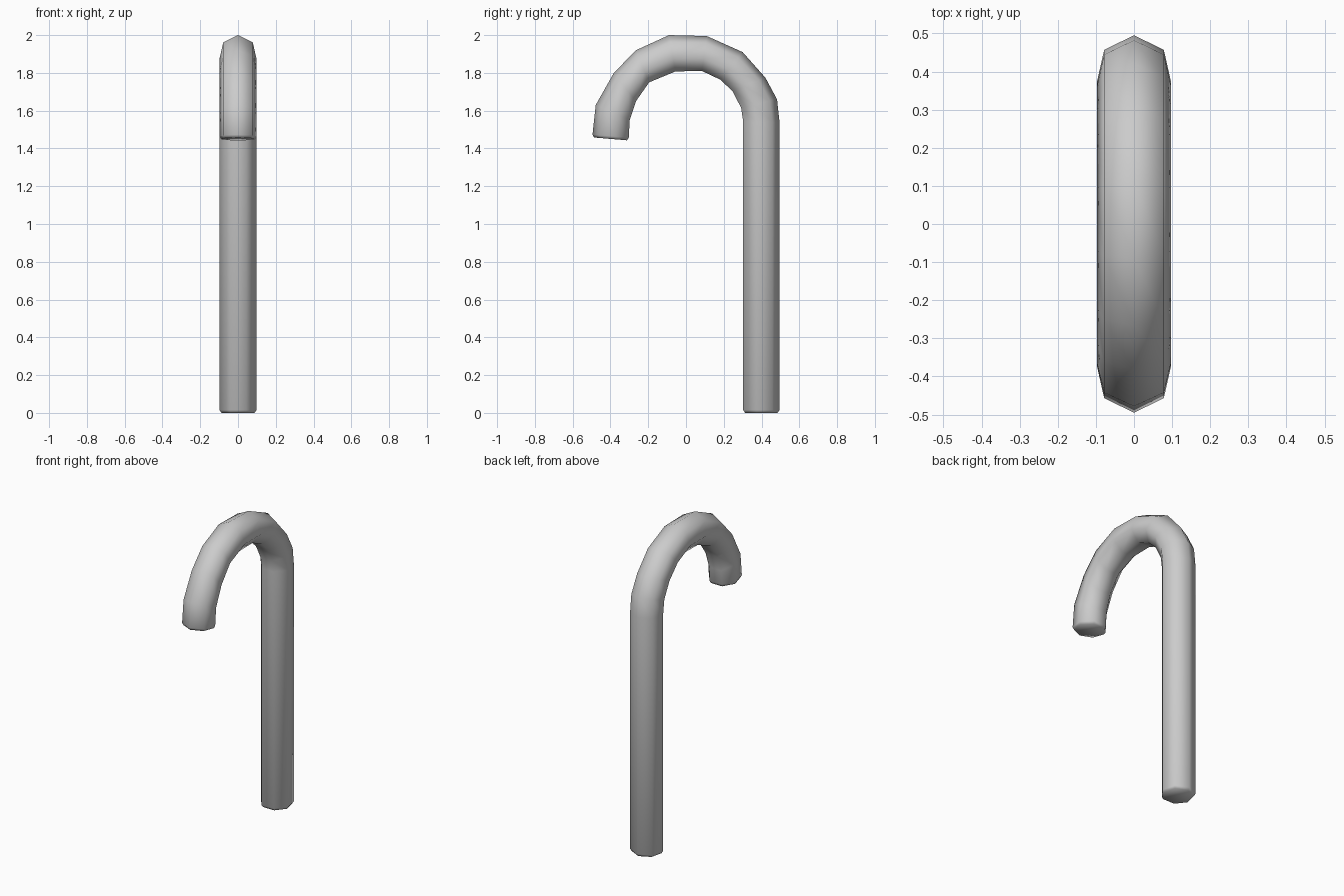
import bpy, bmesh, math
from mathutils import Vector

if "Cube" in bpy.data.objects:
    bpy.data.objects.remove(bpy.data.objects["Cube"])

SIDES = 7

# Stations along the cane: (outer y, outer z, inner y, inner z, half width)
STATIONS = [
    (0.485, 0.0, 0.313, 0.0, 0.09),      # rounded foot
    (0.495, 0.015, 0.303, 0.015, 0.10),
    (0.495, 1.54, 0.303, 1.54, 0.10),    # top of the straight shaft
    (0.482, 1.66, 0.292, 1.615, 0.10),   # hook
    (0.42, 1.775, 0.245, 1.705, 0.10),
    (0.30, 1.91, 0.18, 1.765, 0.10),
    (0.11, 1.995, 0.085, 1.81, 0.10),
    (-0.09, 2.0, -0.055, 1.808, 0.10),
    (-0.265, 1.92, -0.195, 1.75, 0.10),
    (-0.382, 1.80, -0.265, 1.65, 0.10),
    (-0.478, 1.63, -0.298, 1.55, 0.10),
    (-0.495, 1.473, -0.303, 1.458, 0.10),
    (-0.487, 1.458, -0.312, 1.443, 0.09),  # rounded tip
]


def ring(bm, oy, oz, iy, iz, r):
    # Heptagon with a corner on the outside and a flat on the inside
    outer, inner = Vector((0, oy, oz)), Vector((0, iy, iz))
    low = math.cos(math.pi / SIDES)
    verts = []
    for k in range(SIDES):
        a = 2 * math.pi * k / SIDES
        p = inner.lerp(outer, (low + math.cos(a)) / (low + 1))
        p.x = r * math.sin(a)
        verts.append(bm.verts.new(p))
    return verts


# Cane body with closed ends
bm = bmesh.new()
rings = [ring(bm, *s) for s in STATIONS]
for a, b in zip(rings, rings[1:]):
    for k in range(SIDES):
        n = (k + 1) % SIDES
        bm.faces.new((a[k], a[n], b[n], b[k]))
bm.faces.new(rings[0])
bm.faces.new(rings[-1])
bmesh.ops.recalc_face_normals(bm, faces=bm.faces)
for f in bm.faces:
    f.smooth = True

mesh = bpy.data.meshes.new("hooked_cane")
bm.to_mesh(mesh)
bm.free()
cane = bpy.data.objects.new("hooked_cane", mesh)
bpy.context.collection.objects.link(cane)
